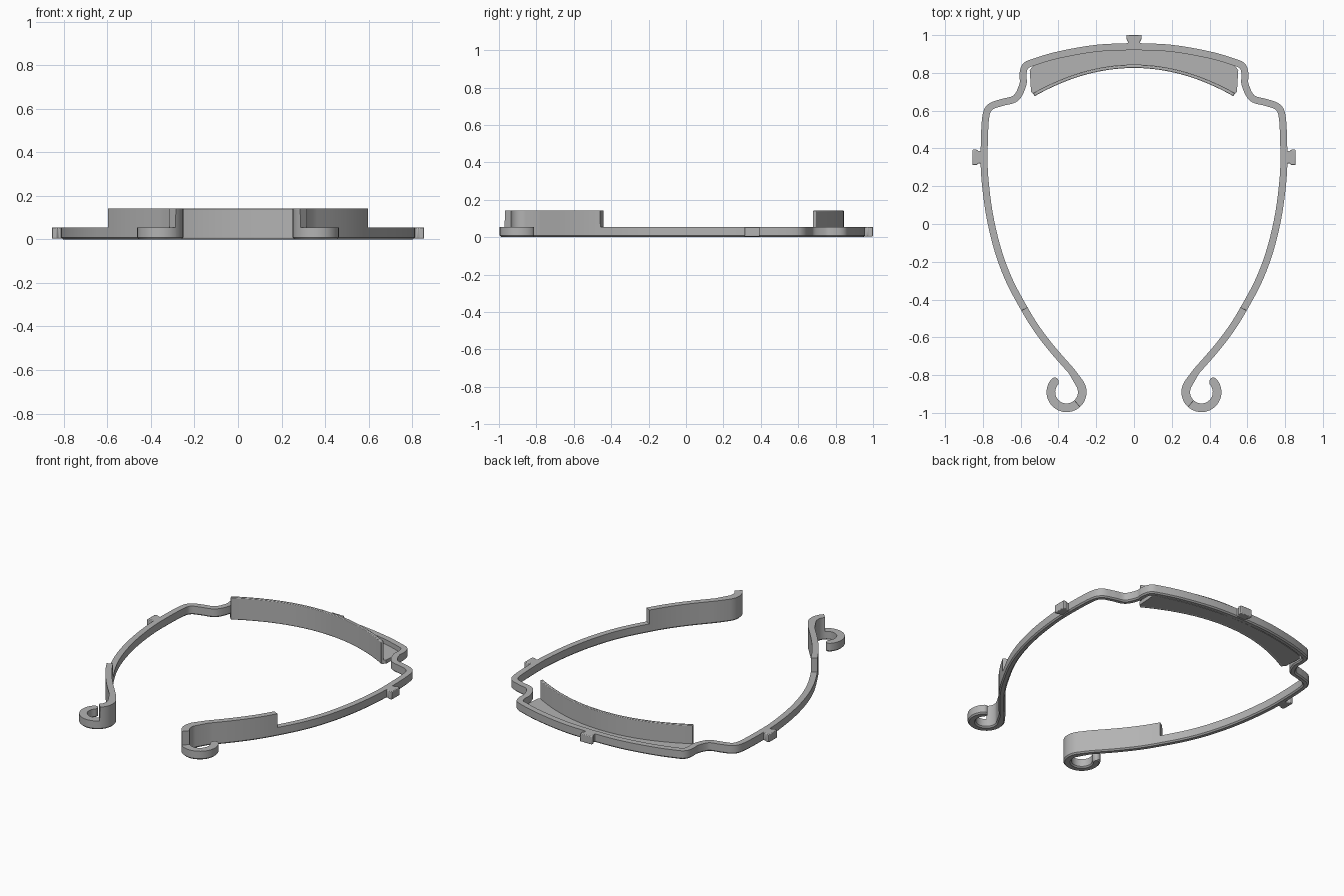
import bpy, bmesh, math
from mathutils import Vector

cube = bpy.data.objects.get("Cube")
if cube:
    bpy.data.objects.remove(cube)

grey = bpy.data.materials.new("plain_grey")
grey.use_nodes = True
COLOUR = (0.45, 0.45, 0.45, 1)
grey.diffuse_color = COLOUR
grey.node_tree.nodes["Principled BSDF"].inputs["Base Color"].default_value = COLOUR

LOW, TALL = 0.055, 0.142


def finish(bm, name, bevel=0, mirror=False):
    bmesh.ops.recalc_face_normals(bm, faces=bm.faces)
    mesh = bpy.data.meshes.new(name)
    bm.to_mesh(mesh)
    bm.free()
    mesh.materials.append(grey)
    ob = bpy.data.objects.new(name, mesh)
    bpy.context.collection.objects.link(ob)
    if mirror:
        ob.modifiers.new("mirror", "MIRROR")
    if bevel:
        mod = ob.modifiers.new("bevel", "BEVEL")
        mod.width, mod.segments = bevel, 2
    bpy.ops.object.select_all(action="DESELECT")
    bpy.context.view_layer.objects.active = ob
    ob.select_set(True)
    bpy.ops.object.shade_smooth_by_angle(angle=math.radians(35))
    return ob


def smooth_path(pts, steps=6):
    """Catmull-Rom curve through the points."""
    p = [Vector(q) for q in pts]
    p = [p[0] * 2 - p[1]] + p + [p[-1] * 2 - p[-2]]
    out = []
    for a, b, c, d in zip(p, p[1:], p[2:], p[3:]):
        for i in range(steps):
            t = i / steps
            out.append(0.5 * (2 * b + (c - a) * t + (2 * a - 5 * b + 4 * c - d) * t ** 2
                              + (3 * b - a - 3 * c + d) * t ** 3))
    return out + [p[-2]]


def ribbon(path, widths, tops, chamfer, open_start=False):
    """Upright strip along a flat path with a chamfered underside."""
    bm = bmesh.new()
    rings = []
    for i, p in enumerate(path):
        t = path[min(i + 1, len(path) - 1)] - path[max(i - 1, 0)]
        if open_start and i == 0:
            t = Vector((1, 0))
        n = Vector((-t.y, t.x)).normalized()
        h = widths[i] / 2
        c = min(chamfer, h * 0.6)
        section = [(-h + c, 0), (h - c, 0), (h, c), (h, tops[i]), (-h, tops[i]), (-h, c)]
        rings.append([bm.verts.new((p.x + n.x * s, p.y + n.y * s, z)) for s, z in section])
    for a, b in zip(rings, rings[1:]):
        for k in range(6):
            j = (k + 1) % 6
            bm.faces.new((a[k], a[j], b[j], b[k]))
    bm.faces.new(rings[-1])
    if not open_start:
        bm.faces.new(rings[0])
    return bm


def prism(outline, z0, z1):
    bm = bmesh.new()
    base = bm.faces.new([bm.verts.new((x, y, z0)) for x, y in outline])
    top = bmesh.ops.extrude_face_region(bm, geom=[base])["geom"]
    bmesh.ops.translate(bm, vec=(0, 0, z1 - z0),
                        verts=[v for v in top if isinstance(v, bmesh.types.BMVert)])
    return bm


# Frame: front arc, shoulder, side arm and curled hook
arm = smooth_path([
    (0, .94), (.2, .93), (.4, .895), (.53, .857), (.575, .835), (.588, .79), (.588, .74),
    (.625, .667), (.70, .643), (.76, .62), (.785, .565), (.793, .4), (.79, .25), (.765, .05),
    (.72, -.14), (.66, -.3), (.58, -.45), (.515, -.555), (.435, -.66), (.33, -.78)])
CENTRE, R = Vector((.357, -.89)), .083
STEP_Y, STEP_ANGLE = -.445, 228
path, widths, tops = [], [], []


def add(p, w, top):
    path.append(p)
    widths.append(w)
    tops.append(top)


raised = False
for p in arm:
    if p.y < STEP_Y and not raised:
        raised = True
        ahead = (p - path[-1]).normalized()
        add(p - ahead * .001, .037, LOW)
    add(p, .037, TALL if raised else LOW)
for a in list(range(145, STEP_ANGLE, 9)) + [STEP_ANGLE - .5, STEP_ANGLE] + list(range(236, 401, 9)):
    r = math.radians(a)
    add(CENTRE + R * Vector((math.cos(r), math.sin(r))), .046,
        TALL if a < STEP_ANGLE else LOW)
# rounded hook tip
for k in range(1, 7):
    s = math.sin(k * math.pi / 12.5)
    r = math.radians(400 + 16 * s)
    add(CENTRE + R * Vector((math.cos(r), math.sin(r))), .046 * math.sqrt(1 - s * s), LOW)
finish(ribbon(path, widths, tops, .008, True), "frame_band", mirror=True)

# Forehead pad: thin curved wall standing on a floor that joins the band
N = 32
xs = [-.53 + 1.06 * i / N for i in range(N + 1)]


def wall_y(x):
    return .835 - .15 * (x / .53) ** 2


wall = [Vector((x, wall_y(x))) for x in xs]
finish(ribbon(wall, [.018] * len(wall), [TALL] * len(wall), .005), "forehead_wall", bevel=.004)

back = [(x, .925 - .083 * (x / .53) ** 2) for x in reversed(xs)]
front = [(x, wall_y(x)) for x in xs]
floor = front + [(.545, .70), (.552, .815)] + back + [(-.552, .815), (-.545, .70)]
finish(prism(floor, .002, .025), "forehead_floor")

# Mounting tabs: narrow neck with a wider end, at the back and on both sides
for name, x, y, angle in (("back_tab", 0, .95, 0), ("left_tab", .805, .353, -90),
                          ("right_tab", -.805, .353, 90)):
    tab = [(-.033, 0), (.033, 0), (.033, .02), (.041, .028), (.041, .05),
           (-.041, .05), (-.041, .028), (-.033, .02)]
    ob = finish(prism(tab, .004, LOW), name, bevel=.004)
    ob.location = (x, y, 0)
    ob.rotation_euler.z = math.radians(angle)
